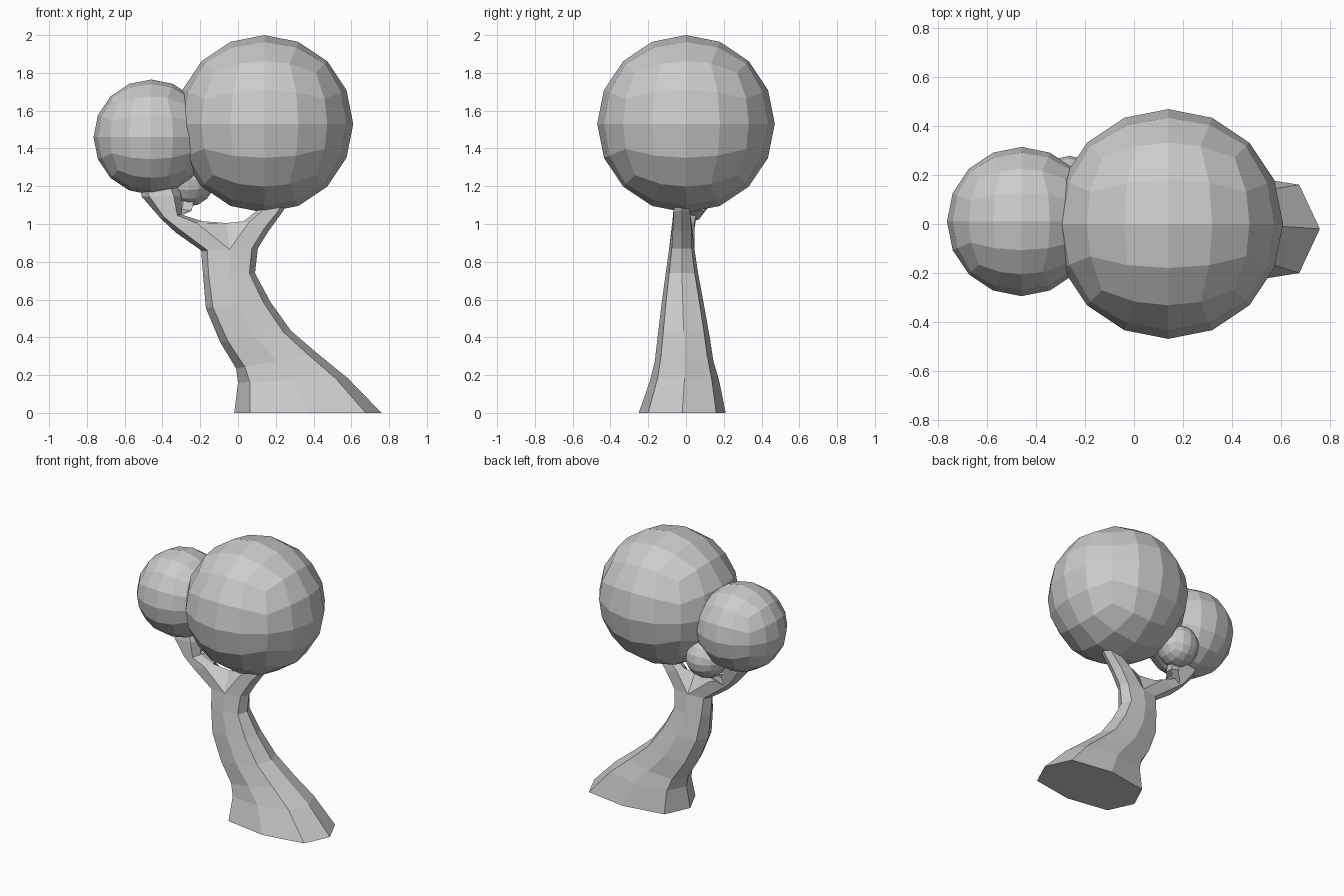
import bpy, bmesh, math
from mathutils import Vector

if "Cube" in bpy.data.objects:
    bpy.data.objects.remove(bpy.data.objects["Cube"])


def finish(bm, name):
    bmesh.ops.recalc_face_normals(bm, faces=bm.faces[:])
    me = bpy.data.meshes.new(name)
    bm.to_mesh(me)
    bm.free()
    ob = bpy.data.objects.new(name, me)
    bpy.context.collection.objects.link(ob)
    return ob


def foliage(name, centre, r):
    """Cube gridded 4x4 per side and puffed into an even ball."""
    bm = bmesh.new()
    bmesh.ops.create_cube(bm, size=2)
    bmesh.ops.subdivide_edges(bm, edges=bm.edges[:], cuts=3, use_grid_fill=True)
    for v in bm.verts:
        v.co = Vector([math.tan(c * math.pi / 4) for c in v.co]).normalized() * r + Vector(centre)
    return finish(bm, name)


def ring(bm, p, q, y0, y1, n):
    """Boxy oval ring spanning (x, z) points p to q, going round via y0 first."""
    out = []
    for k in range(n):
        a = 2 * math.pi * k / n
        c, s = [math.copysign(abs(f) ** 0.7, f) if abs(f) > 1e-6 else 0
                for f in (math.cos(a), math.sin(a))]
        t = (1 - c) / 2
        out.append(bm.verts.new((p[0] + (q[0] - p[0]) * t,
                                 (y0 + y1) / 2 + (y0 - y1) / 2 * s,
                                 p[1] + (q[1] - p[1]) * t)))
    return out


def extend(bm, start, rows):
    """Skin on from a starting ring through further rings."""
    prev = start
    for row in rows:
        cur = ring(bm, *row, len(prev))
        for i in range(len(prev)):
            j = (i + 1) % len(prev)
            bm.faces.new((prev[i], prev[j], cur[j], cur[i]))
        prev = cur
    return prev


# Leaning trunk: each row is right edge, left edge, front y, back y
bm = bmesh.new()
base = ring(bm, (0.76, 0), (-0.02, 0), -0.25, 0.21, 8)
bm.faces.new(base)
top = extend(bm, base, [
    ((0.58, 0.185), (0.0, 0.16), -0.19, 0.175),
    ((0.42, 0.315), (-0.01, 0.235), -0.165, 0.145),
    ((0.28, 0.435), (-0.095, 0.375), -0.15, 0.125),
    ((0.17, 0.59), (-0.17, 0.555), -0.13, 0.095),
    ((0.09, 0.74), (-0.185, 0.73), -0.108, 0.065),
    ((0.105, 0.87), (-0.195, 0.86), -0.09, 0.045),
])

# Fork: one crotch vertex splits the trunk ring into two branch rings
crotch = bm.verts.new((-0.06, -0.02, 1.005))
right = [top[0], top[1], top[2], crotch, top[6], top[7]]
left = [top[4], top[5], top[6], crotch, top[2], top[3]]
bm.faces.new(extend(bm, right, [
    ((0.16, 0.96), (0.03, 1.015), -0.075, 0.035),
    ((0.24, 1.07), (0.10, 1.07), -0.07, 0.025),
    ((0.28, 1.16), (0.16, 1.16), -0.06, 0.02),
]))
bm.faces.new(extend(bm, left, [
    ((-0.33, 0.955), (-0.19, 1.015), 0.05, -0.08),
    ((-0.41, 1.03), (-0.30, 1.05), 0.06, -0.075),
    ((-0.51, 1.145), (-0.30, 1.15), 0.08, -0.07),
    ((-0.53, 1.24), (-0.34, 1.24), 0.07, -0.05),
]))
finish(bm, "trunk")

# Small twig carrying the rear tuft
bm = bmesh.new()
start = ring(bm, (-0.36, 1.01), (-0.29, 1.06), 0.07, -0.03, 5)
bm.faces.new(start)
bm.faces.new(extend(bm, start, [
    ((-0.32, 1.08), (-0.24, 1.07), 0.11, 0.03),
    ((-0.30, 1.17), (-0.22, 1.16), 0.15, 0.08),
]))
finish(bm, "twig")

# Foliage balls
foliage("large_foliage", (0.14, 0, 1.53), 0.47)
foliage("medium_foliage", (-0.46, 0.01, 1.46), 0.305)
foliage("small_foliage", (-0.265, 0.135, 1.235), 0.143)
